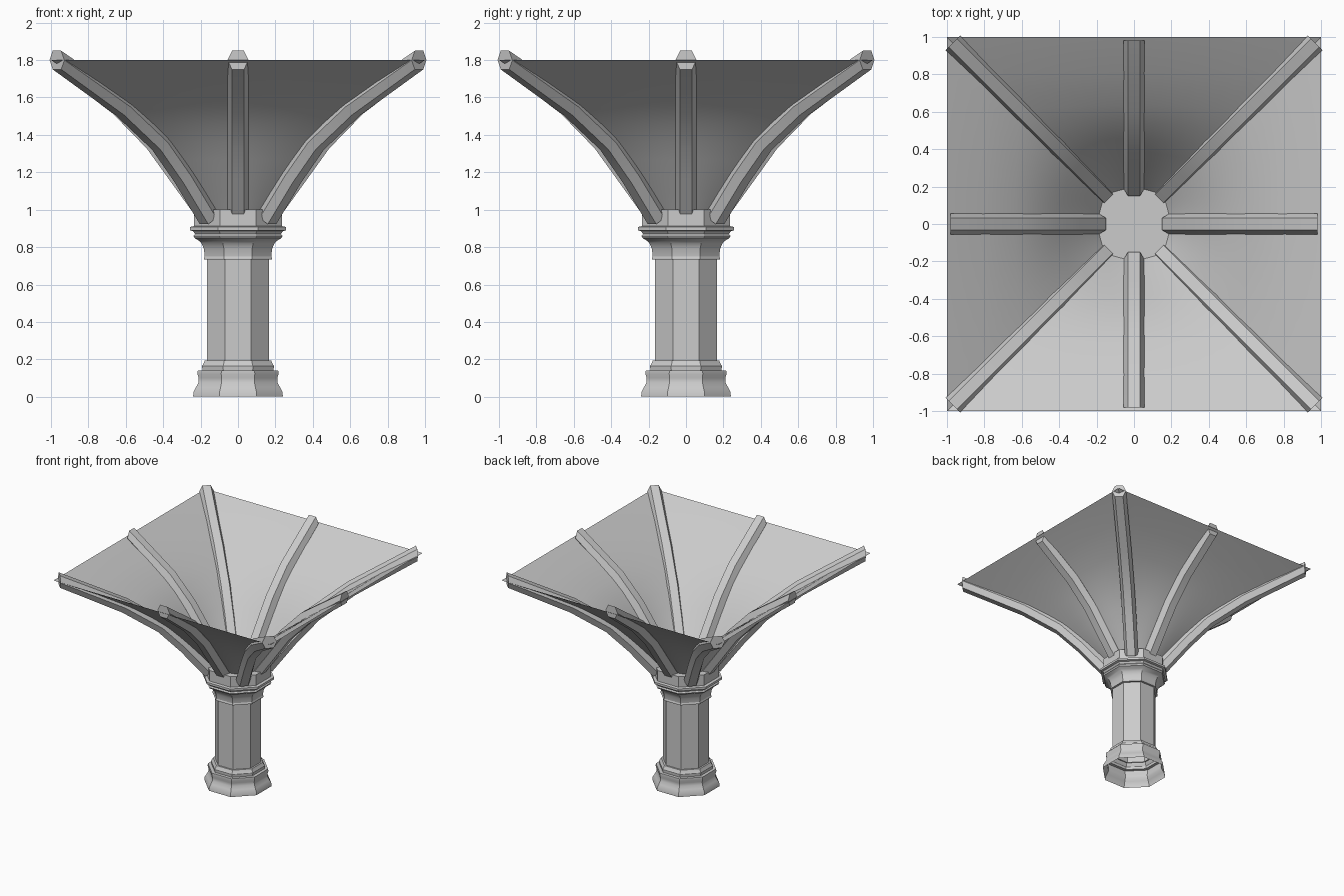
import bpy, math
from mathutils import Vector

if "Cube" in bpy.data.objects:
    bpy.data.objects.remove(bpy.data.objects["Cube"])


def make(name, rings, cap_start=False, cap_end=False, smooth=30):
    """Loft closed rings of points into one mesh object."""
    n = len(rings[0])
    verts = [p for ring in rings for p in ring]
    faces = [(i * n + j, i * n + (j + 1) % n, (i + 1) * n + (j + 1) % n, (i + 1) * n + j)
             for i in range(len(rings) - 1) for j in range(n)]
    if cap_start:
        faces.append(tuple(reversed(range(n))))
    if cap_end:
        faces.append(tuple(range(len(verts) - n, len(verts))))
    mesh = bpy.data.meshes.new(name)
    mesh.from_pydata(verts, [], faces)
    ob = bpy.data.objects.new(name, mesh)
    bpy.context.collection.objects.link(ob)
    bpy.ops.object.select_all(action='DESELECT')
    ob.select_set(True)
    bpy.context.view_layer.objects.active = ob
    bpy.ops.object.shade_smooth_by_angle(angle=math.radians(smooth))
    return ob


def octagon(apothem, z):
    r = apothem / math.cos(math.pi / 8)
    return [(r * math.cos(a), r * math.sin(a), z)
            for a in (math.pi / 8 + k * math.pi / 4 for k in range(8))]


def turned(name, profile, **kw):
    return make(name, [octagon(r, z) for r, z in profile], **kw)


# Octagonal pillar: moulded base, shaft, capital and rib seat
turned("pillar_base", [(.24, 0), (.238, .025), (.225, .05), (.212, .075), (.21, .1), (.217, .12),
                       (.215, .14), (.19, .14), (.192, .165), (.183, .18), (.178, .193), (.165, .193)])
turned("pillar_shaft", [(.165, .19), (.165, .735)])
turned("capital", [(.165, .735), (.182, .735), (.182, .742), (.178, .75), (.182, .79), (.195, .82),
                   (.21, .835), (.232, .848), (.238, .86), (.23, .87), (.24, .885), (.257, .89),
                   (.257, .908), (.235, .912)])
turned("rib_seat", [(.235, .91), (.235, 1.0)], cap_end=True)

# Flared canopy: rounded at the neck, square at the rim (height, half width, squareness)
levels = [(.97, .17, .3), (1.0, .19, .35), (1.09, .255, .4), (1.18, .32, .48), (1.27, .385, .57),
          (1.36, .452, .67), (1.46, .54, .8), (1.55, .635, .9), (1.68, .81, .97), (1.8, 1.0, 1)]
SEGS = 64
rings = []
for z, half, sq in levels:
    ring = []
    for k in range(SEGS):
        c, s = math.cos(2 * math.pi * k / SEGS), math.sin(2 * math.pi * k / SEGS)
        r = half * (sq / max(abs(c), abs(s)) + 1 - sq)
        ring.append((r * c, r * s, z))
    rings.append(ring)
make("canopy", rings, smooth=40)


# Hexagonal ribs swept along the canopy
section = [(-.032, -.05), (.032, -.05), (.056, 0), (.032, .05), (-.032, .05), (-.056, 0)]


def rib(name, path, angle):
    out = Vector((math.cos(angle), math.sin(angle), 0))
    side = Vector((-out.y, out.x, 0))
    rings = []
    for i, (r, z) in enumerate(path):
        a, b = path[max(i - 1, 0)], path[min(i + 1, len(path) - 1)]
        t = Vector((b[0] - a[0], b[1] - a[1])).normalized()
        if i == len(path) - 1:
            t = Vector((1, 0))  # upright end face at the rim
        up = out * -t.y + Vector((0, 0, t.x))
        centre = out * r + Vector((0, 0, z))
        rings.append([centre + side * u + up * v for u, v in section])
    make(name, rings, True, True, smooth=20)


straight = [(.19, 1.0), (.32, 1.18), (.45, 1.36), (.635, 1.55), (.98, 1.8)]
diagonal = [(x * math.sqrt(2), z) for x, z in
            [(.155, .955), (.29, 1.18), (.415, 1.36), (.615, 1.55), (.968, 1.8)]]
for k in range(4):
    rib(f"straight_rib_{k + 1}", straight, k * math.pi / 2)
    rib(f"diagonal_rib_{k + 1}", diagonal, k * math.pi / 2 + math.pi / 4)
